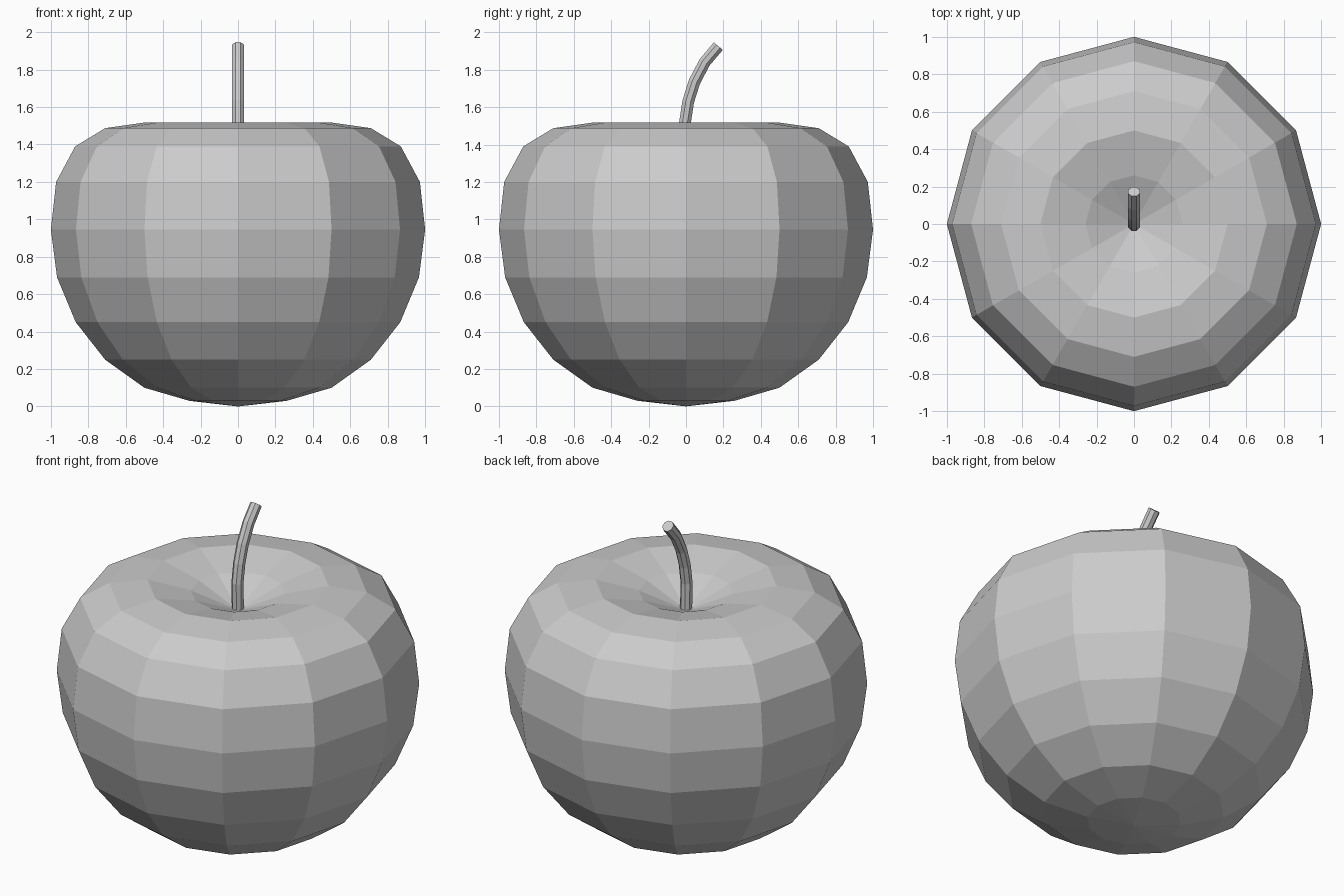
import bpy, bmesh
from math import sin, cos, pi
from mathutils import Vector

if "Cube" in bpy.data.objects:
    bpy.data.objects.remove(bpy.data.objects["Cube"])


def skin(name, rings, cap_start, cap_end):
    """Join closed rings of points with quads; caps are a pole point or None for a flat end."""
    bm = bmesh.new()
    vs = [[bm.verts.new(p) for p in r] for r in rings]
    n = len(vs[0])
    for a, b in zip(vs, vs[1:]):
        for i in range(n):
            j = (i + 1) % n
            bm.faces.new((a[i], a[j], b[j], b[i]))
    for ring, pole in ((vs[0], cap_start), (vs[-1], cap_end)):
        if pole is None:
            bm.faces.new(ring)
        else:
            p = bm.verts.new(pole)
            for i in range(n):
                bm.faces.new((ring[i], ring[(i + 1) % n], p))
    bmesh.ops.recalc_face_normals(bm, faces=bm.faces)
    mesh = bpy.data.meshes.new(name)
    bm.to_mesh(mesh)
    bm.free()
    obj = bpy.data.objects.new(name, mesh)
    bpy.context.collection.objects.link(obj)
    return obj


# Fruit body: 12-sided faceted lathe with a dimple on top
profile = [(0.26, 0.03), (0.5, 0.10), (0.71, 0.25), (0.867, 0.45),
           (0.967, 0.69), (1.0, 0.945), (0.972, 1.20), (0.87, 1.39),
           (0.71, 1.487), (0.5, 1.517), (0.26, 1.46)]
rings = [[(r * cos(i * pi / 6), r * sin(i * pi / 6), z) for i in range(12)]
         for r, z in profile]
skin("fruit_body", rings, (0, 0, 0), (0, 0, 1.35))

# Stem: 8-sided tube bending towards the back
path = [Vector((0, y, z)) for y, z in
        [(0, 1.30), (-0.005, 1.52), (0.012, 1.63), (0.045, 1.735),
         (0.10, 1.84), (0.173, 1.926)]]
radius = 0.034
side = Vector((1, 0, 0))
stem = []
for k, p in enumerate(path):
    d = (path[min(k + 1, len(path) - 1)] - path[max(k - 1, 0)]).normalized()
    up = d.cross(side)
    stem.append([p + radius * (cos(a) * side + sin(a) * up)
                 for a in [(i + 0.5) * pi / 4 for i in range(8)]])
skin("stem", stem, None, None)
